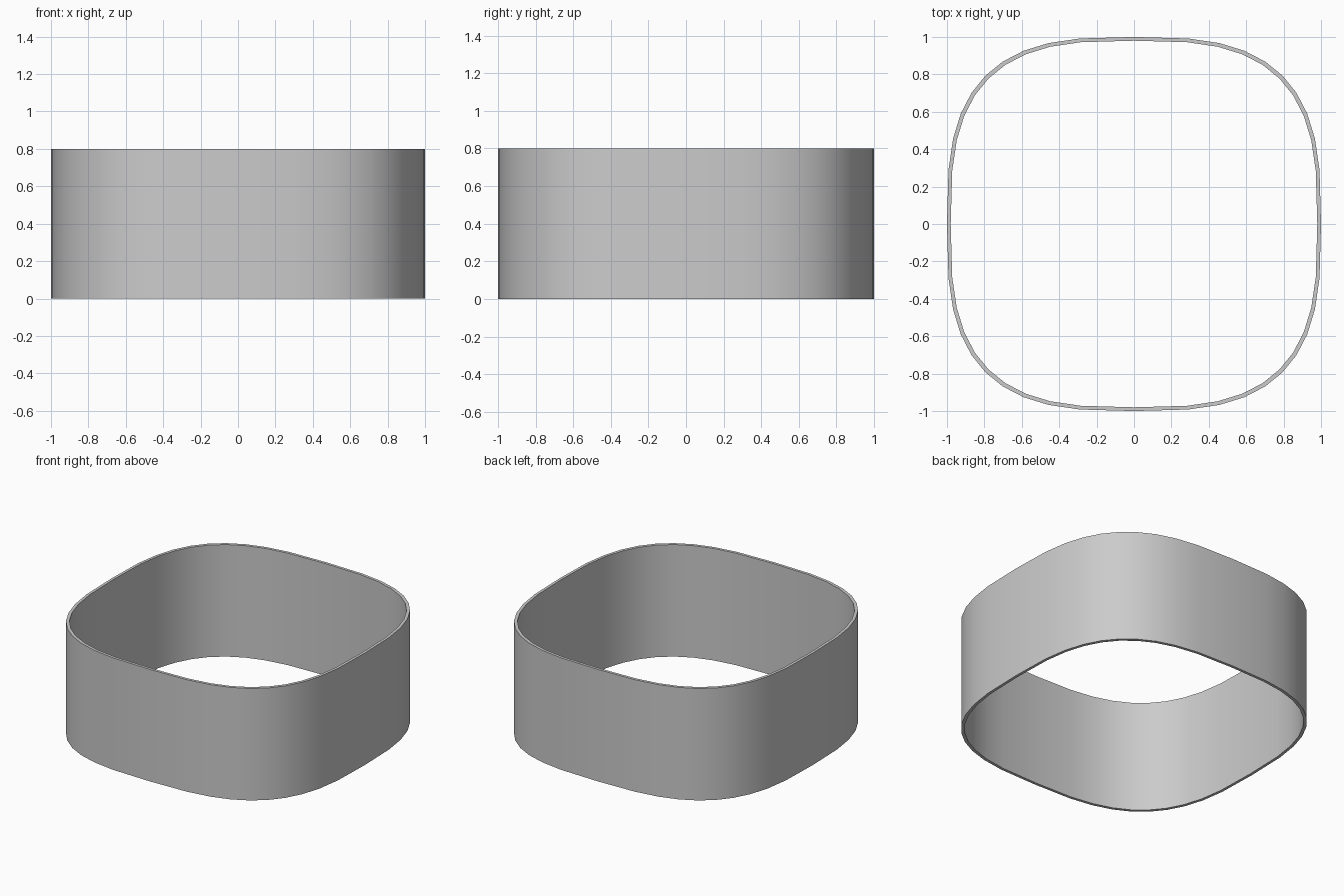
import bpy, bmesh, math

if "Cube" in bpy.data.objects:
    bpy.data.objects.remove(bpy.data.objects["Cube"])

SEGMENTS, HEIGHT, WALL = 40, 0.8, 0.02


def outline(inset):
    """Squircle outline, a superellipse of exponent 3."""
    pts = []
    for i in range(SEGMENTS):
        t = 2 * math.pi * i / SEGMENTS
        c, s = round(math.cos(t), 9), round(math.sin(t), 9)
        pts.append([math.copysign(abs(v) ** (2 / 3), v) * (1 - inset) for v in (c, s)])
    return pts


# Thin squircle band: outer wall, inner wall and two rims
bm = bmesh.new()
section = [(0, 0), (0, HEIGHT), (WALL, HEIGHT), (WALL, 0)]
loops = [[bm.verts.new((x, y, z)) for x, y in outline(inset)] for inset, z in section]
for k in range(4):
    a, b = loops[k], loops[(k + 1) % 4]
    for i in range(SEGMENTS):
        j = (i + 1) % SEGMENTS
        bm.faces.new((a[i], a[j], b[j], b[i]))
bmesh.ops.recalc_face_normals(bm, faces=bm.faces)

mesh = bpy.data.meshes.new("band")
bm.to_mesh(mesh)
bm.free()
band = bpy.data.objects.new("band", mesh)
bpy.context.collection.objects.link(band)

# Smooth walls with crisp rim edges
bpy.context.view_layer.objects.active = band
band.select_set(True)
bpy.ops.object.shade_smooth_by_angle(angle=math.radians(30))
